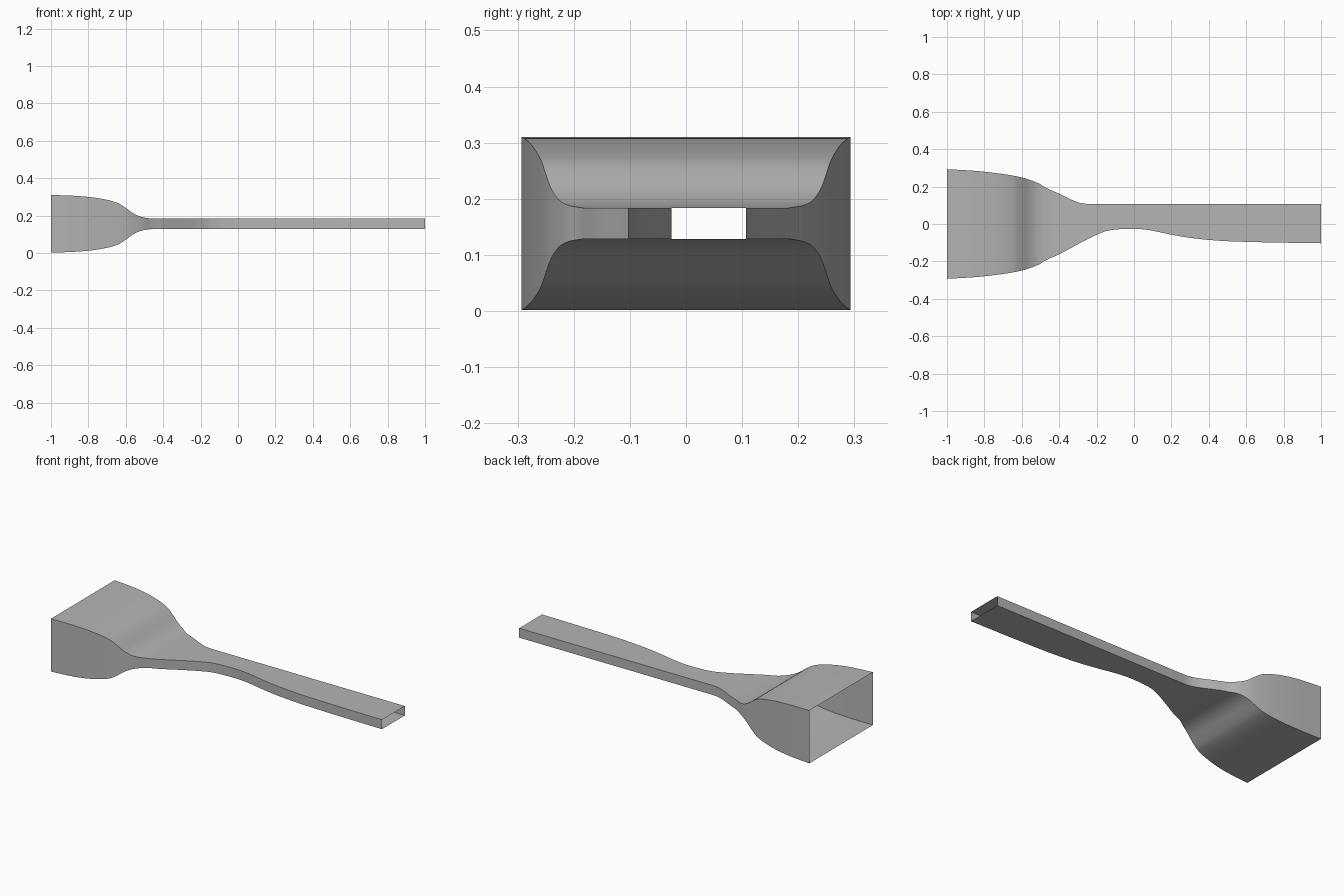
import bpy, bmesh, math

cube = bpy.data.objects.get("Cube")
if cube:
    bpy.data.objects.remove(cube, do_unlink=True)

MID_Z = 0.156

# Profile curves along the duct: (x, offset)
HALF_HEIGHT = [(-1, .154), (-.9, .151), (-.8, .144), (-.7, .128), (-.64, .11), (-.6, .085),
               (-.56, .056), (-.52, .038), (-.48, .03), (-.44, .0275), (1, .0275)]
BACK = [(-1, .293), (-.85, .284), (-.7, .267), (-.6, .249), (-.53, .226), (-.5, .212),
        (-.47, .193), (-.4, .162), (-.32, .124), (-.28, .111), (-.24, .107), (1, .107)]
FRONT = BACK[:8] + [(-.3, .108), (-.2, .058), (-.14, .036), (-.08, .028), (0, .0255),
                    (.06, .03), (.2, .057), (.3, .074), (.4, .085), (.5, .092), (.7, .098), (1, .103)]


def smooth_value(points, x):
    """Monotone cubic interpolation through the points."""
    slopes = [(b[1] - a[1]) / (b[0] - a[0]) for a, b in zip(points, points[1:])]

    def tangent(i):
        if i == 0 or i == len(points) - 1:
            return slopes[min(i, len(slopes) - 1)]
        a, b = slopes[i - 1], slopes[i]
        return 2 * a * b / (a + b) if a * b > 0 else 0

    i = max(k for k in range(len(slopes)) if points[k][0] <= x or k == 0)
    (xa, ya), (xb, yb) = points[i], points[i + 1]
    w = xb - xa
    t = (x - xa) / w
    return (ya * (1 + 2 * t) * (1 - t) ** 2 + yb * t * t * (3 - 2 * t)
            + w * (tangent(i) * t * (1 - t) ** 2 - tangent(i + 1) * t * t * (1 - t)))


# Plain grey material
grey = bpy.data.materials.new("plain grey")
grey.use_nodes = True
colour = (.46, .46, .46, 1)
grey.diffuse_color = colour
grey.node_tree.nodes["Principled BSDF"].inputs["Base Color"].default_value = colour

# Rectangular duct, open at both ends
bm = bmesh.new()
STEPS = 160
rings = []
for s in range(STEPS + 1):
    x = -1 + 2 * s / STEPS
    h = smooth_value(HALF_HEIGHT, x)
    front, back = -smooth_value(FRONT, x), smooth_value(BACK, x)
    corners = [(front, -h), (back, -h), (back, h), (front, h)]
    rings.append([bm.verts.new((x, y, MID_Z + z)) for y, z in corners])
for a, b in zip(rings, rings[1:]):
    for k in range(4):
        n = (k + 1) % 4
        bm.faces.new((a[k], a[n], b[n], b[k]))
bmesh.ops.recalc_face_normals(bm, faces=bm.faces)
mesh = bpy.data.meshes.new("duct")
bm.to_mesh(mesh)
bm.free()
mesh.materials.append(grey)
duct = bpy.data.objects.new("duct", mesh)
bpy.context.collection.objects.link(duct)

# Smooth along the length, sharp at the four corners
bpy.ops.object.select_all(action="DESELECT")
duct.select_set(True)
bpy.context.view_layer.objects.active = duct
bpy.ops.object.shade_smooth_by_angle(angle=math.radians(35))
